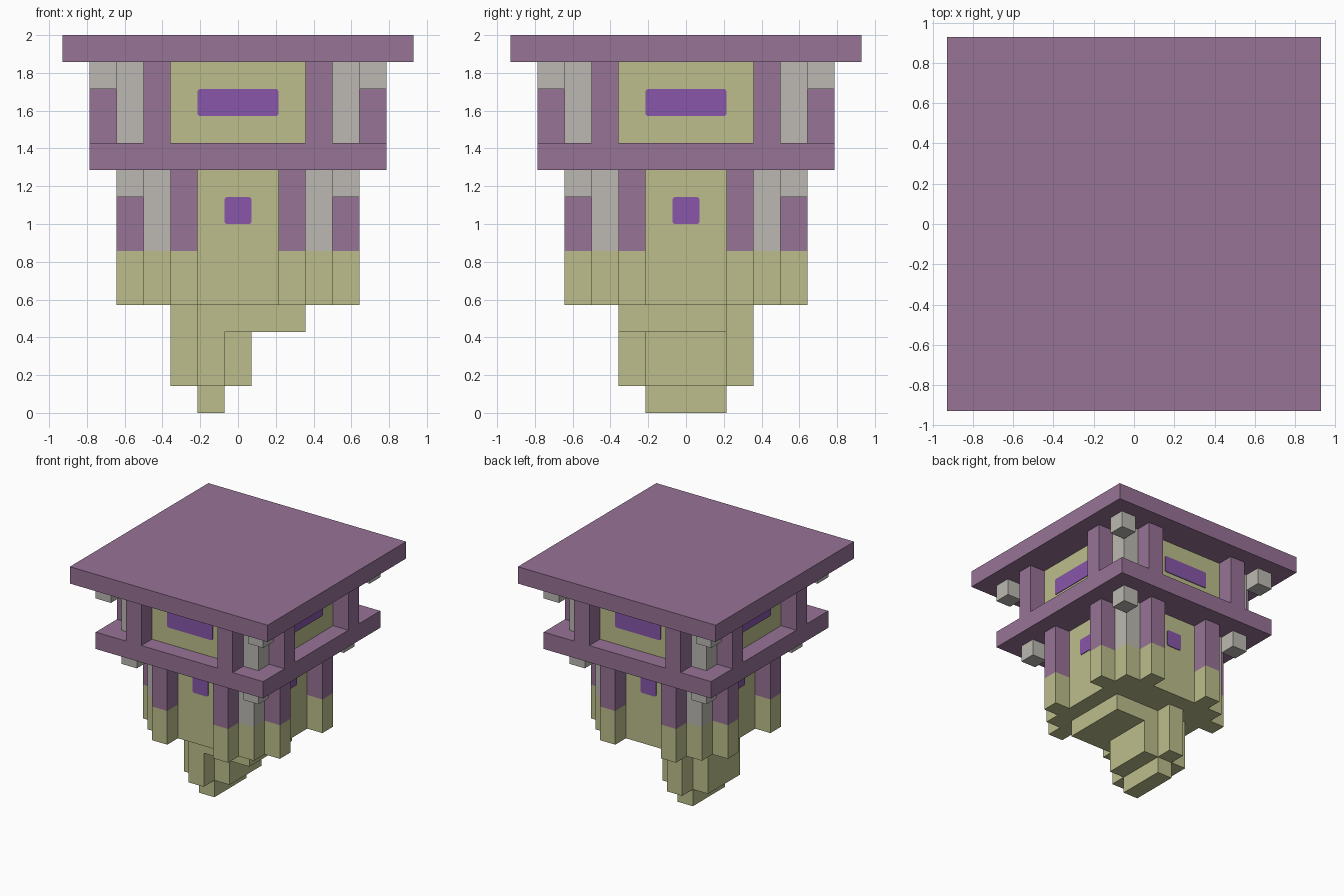
import bpy, bmesh
from math import pi
from mathutils import Matrix, Vector

cube = bpy.data.objects.get("Cube")
if cube:
    bpy.data.objects.remove(cube, do_unlink=True)

U = 1 / 7  # edge of one block


def material(name, hex_code):
    srgb = [int(hex_code[i:i + 2], 16) / 255 for i in (0, 2, 4)]
    colour = [c / 12.92 if c <= 0.04045 else ((c + 0.055) / 1.055) ** 2.4 for c in srgb] + [1]
    mat = bpy.data.materials.new(name)
    mat.use_nodes = True
    mat.diffuse_color = colour
    mat.node_tree.nodes["Principled BSDF"].inputs["Base Color"].default_value = colour
    return mat


PURPLE = material("dusty_purple", "977396")
STONE = material("pale_olive_stone", "BCBE8B")
GREY = material("light_grey", "BCB9B2")
VIOLET = material("window_violet", "8756A9")


def finish(name, bm, mats):
    bmesh.ops.recalc_face_normals(bm, faces=bm.faces)
    mesh = bpy.data.meshes.new(name)
    bm.to_mesh(mesh)
    bm.free()
    for mat in mats:
        mesh.materials.append(mat)
    obj = bpy.data.objects.new(name, mesh)
    bpy.context.collection.objects.link(obj)
    return obj


def prism(name, outline, levels, *mats):
    """Upright prism over a plan in blocks, with one colour per height band."""
    bm = bmesh.new()
    rings = [[bm.verts.new((x * U, y * U, z * U)) for x, y in outline] for z in levels]
    n = len(outline)
    bm.faces.new(rings[0])
    bm.faces.new(rings[-1]).material_index = len(mats) - 1
    for band in range(len(mats)):
        low, high = rings[band], rings[band + 1]
        for i in range(n):
            j = (i + 1) % n
            bm.faces.new((low[i], low[j], high[j], high[i])).material_index = band
    return finish(name, bm, mats)


def rect(x, y, hx, hy):
    return [(x - hx, y - hy), (x + hx, y - hy), (x + hx, y + hy), (x - hx, y + hy)]


def cross(outer, inner):
    """Square plan with its four corner cells left out."""
    o, i = outer, inner
    return [(-i, -o), (i, -o), (i, -i), (o, -i), (o, i), (i, i),
            (i, o), (-i, o), (-i, i), (-o, i), (-o, -i), (-i, -i)]


def window(name, distance, half_width, z, side):
    """Thin plate with rounded corners, turned onto one of the four walls."""
    bm = bmesh.new()
    bmesh.ops.create_cube(bm, size=1)
    bmesh.ops.scale(bm, verts=bm.verts, vec=(2 * half_width * U, 0.012, U))
    depth_edges = [e for e in bm.edges
                   if abs(e.verts[0].co.y - e.verts[1].co.y) > 0.01]
    bmesh.ops.bevel(bm, geom=depth_edges, offset=0.014, segments=3,
                    profile=0.5, affect='EDGES')
    bmesh.ops.translate(bm, verts=bm.verts, vec=Vector((0, -distance * U, z * U)))
    bmesh.ops.rotate(bm, verts=bm.verts, cent=(0, 0, 0),
                     matrix=Matrix.Rotation(side * pi / 2, 3, 'Z'))
    finish(name, bm, [VIOLET])


# Broken stone root hanging below the tower
prism("root_tip", rect(-1, 0, 0.5, 1.5), (0, 1), STONE)
root_plan = [(x - 1, y) for x, y in
             [(-0.5, -2.5), (0.5, -2.5), (0.5, -1.5), (1.5, -1.5), (1.5, 1.5), (0.5, 1.5),
              (0.5, 2.5), (-0.5, 2.5), (-0.5, 1.5), (-1.5, 1.5), (-1.5, -1.5), (-0.5, -1.5)]]
prism("root_shaft", root_plan, (1, 3), STONE)
prism("root_collar",
      [(-1.5, -2.5), (2.5, -2.5), (2.5, 1.5), (-0.5, 1.5), (-0.5, 2.5),
       (-1.5, 2.5), (-1.5, 1.5), (-2.5, 1.5), (-2.5, -1.5), (-1.5, -1.5)],
      (3, 4), STONE)


def storey(name, wall, levels, bands, bracket_z, window_half, window_z):
    """Cross-shaped walls, corner columns, brackets, paired pillars and windows."""
    top = levels[-1]
    prism(name + "_walls", cross(wall, wall - 1), (levels[0], top), STONE)
    for sx in (-1, 1):
        for sy in (-1, 1):
            side = ("right" if sx < 0 else "left") + ("_front" if sy < 0 else "_back")
            c, p, out = wall - 0.5, wall - 1.5, wall + 0.5
            prism(f"{name}_column_{side}", rect(sx * c, sy * c, 0.5, 0.5),
                  levels, *bands, GREY)
            prism(f"{name}_bracket_{side}", rect(sx * out, sy * out, 0.5, 0.5),
                  (bracket_z, top), GREY)
            for label, x, y in (("y", p, out), ("x", out, p)):
                prism(f"{name}_pillar_{side}_{label}", rect(sx * x, sy * y, 0.5, 0.5),
                      levels, *bands, PURPLE)
    for i, side in enumerate(("front", "left", "back", "right")):
        window(f"{name}_window_{side}", wall, window_half, window_z, i)


# Two storeys, with a floor slab between them and a flat roof
storey("lower", 3.5, (4, 6, 9), (STONE,), 8, 0.5, 7.5)
prism("floor_slab", rect(0, 0, 5.5, 5.5), (9, 10), PURPLE)
storey("upper", 4.5, (10, 13), (), 12, 1.5, 11.5)
prism("roof_slab", rect(0, 0, 6.5, 6.5), (13, 14), PURPLE)
